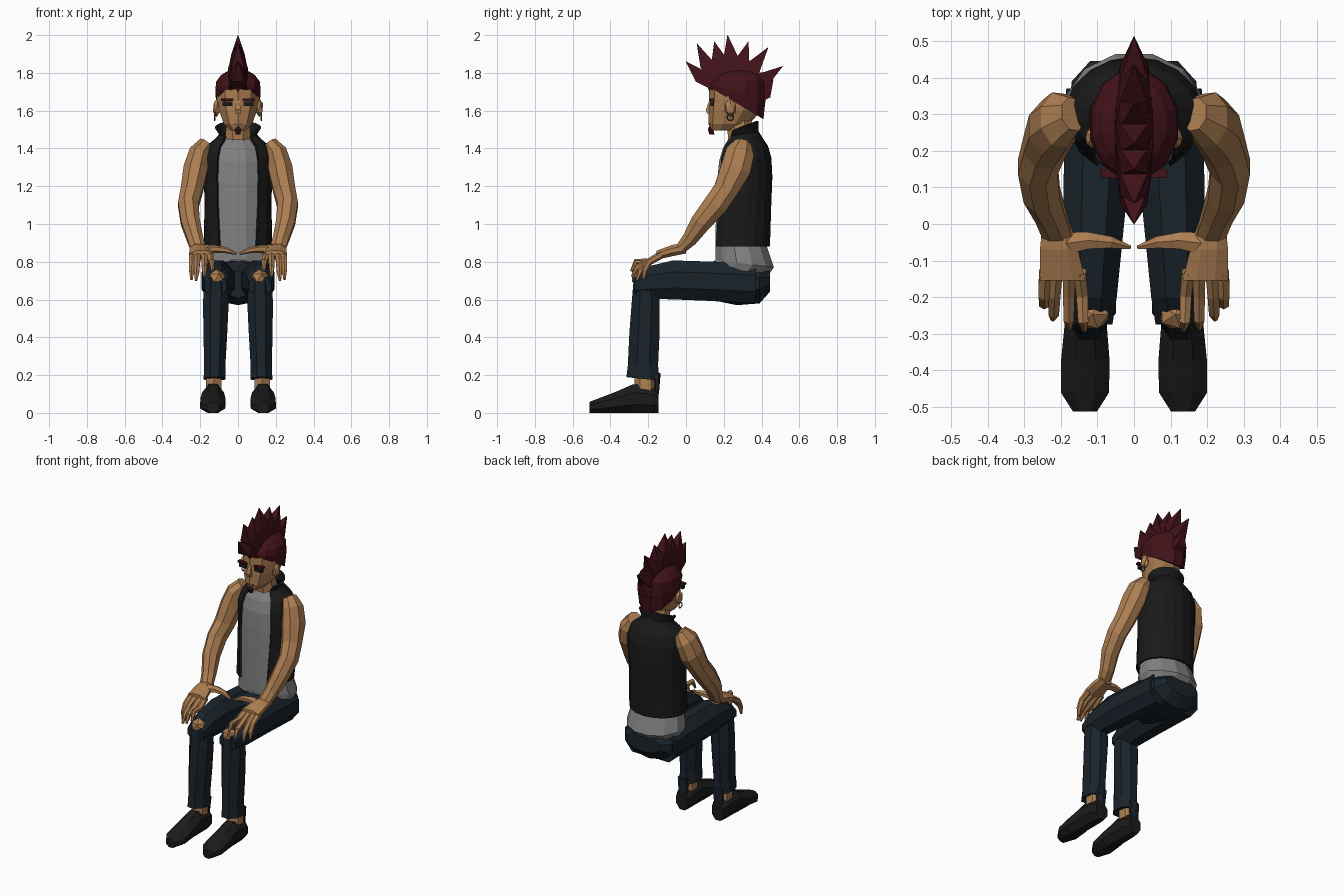
import bpy, bmesh, math
from mathutils import Vector, Matrix


def material(name, r, g, b):
    m = bpy.data.materials.new(name)
    m.diffuse_color = (r, g, b, 1)
    return m


SKIN = material("skin", 0.42, 0.21, 0.085)
HAIR = material("hair", 0.055, 0.006, 0.01)
BLACK = material("black_cloth", 0.01, 0.01, 0.01)
DENIM = material("denim", 0.01, 0.017, 0.024)
SHOE = material("shoe_black", 0.011, 0.011, 0.012)
SHIRT = material("shirt_grey", 0.22, 0.22, 0.22)
METAL = material("metal", 0.08, 0.06, 0.04)


def finish(name, bm, mat):
    bmesh.ops.recalc_face_normals(bm, faces=bm.faces)
    me = bpy.data.meshes.new(name)
    bm.to_mesh(me)
    bm.free()
    me.materials.append(mat)
    ob = bpy.data.objects.new(name, me)
    bpy.context.collection.objects.link(ob)
    return ob


def tube(name, pts, mat, n=8, axis=None, arc=False):
    """Loft rings (x, y, z, half width, half depth, [tilt], [front gap in degrees])."""
    bm = bmesh.new()
    rings = []
    for i, p in enumerate(pts):
        c = Vector(p[:3])
        t = axis or Vector(pts[min(i + 1, len(pts) - 1)][:3]) - Vector(pts[max(i - 1, 0)][:3])
        t = Vector(t).normalized()
        ref = Vector((0, 1, 0)) if abs(t.x) > 0.8 else Vector((1, 0, 0))
        side = (ref - t * ref.dot(t)).normalized()
        up = t.cross(side)
        tilt = p[5] if len(p) > 5 else 0
        if arc:
            g = math.radians(p[6])
            angs = [-math.pi / 2 + g + (2 * math.pi - 2 * g) * k / n for k in range(n + 1)]
            f = 1.03
        else:
            angs = [2 * math.pi * (k + 0.5) / n for k in range(n)]
            f = 1 / math.cos(math.pi / n)
        rings.append([bm.verts.new(c + side * p[3] * f * math.cos(a)
                                   + up * p[4] * f * math.sin(a) + t * tilt * math.sin(a))
                      for a in angs])
    for a, b in zip(rings, rings[1:]):
        m = len(a)
        for k in range(m - 1 if arc else m):
            j = (k + 1) % m
            bm.faces.new((a[k], a[j], b[j], b[k]))
    if not arc:
        bm.faces.new(rings[0])
        bm.faces.new(rings[-1])
    return finish(name, bm, mat)


def both(name, pts, mat, n=8, axis=None):
    for tag, s in (("left", 1), ("right", -1)):
        tube(f"{tag}_{name}", [(p[0] * s, *p[1:]) for p in pts], mat, n, axis)


def lump(name, c, size, mat, box=False):
    bm = bmesh.new()
    if box:
        bmesh.ops.create_cube(bm, size=2)
    else:
        bmesh.ops.create_icosphere(bm, subdivisions=1, radius=1)
    bmesh.ops.transform(bm, matrix=Matrix.Translation(c) @ Matrix.Diagonal((*size, 1)), verts=bm.verts)
    finish(name, bm, mat)


Z, Y = Vector((0, 0, 1)), Vector((0, -1, 0))

# Torso: shirt with a flared hem, open jacket with collar
tube("shirt", [(0, .285, .755, .17, .135, -.05), (0, .31, .79, .185, .155, -.02),
               (0, .29, .89, .163, .135), (0, .295, 1.1, .158, .135), (0, .302, 1.22, .162, .137),
               (0, .305, 1.33, .162, .13), (0, .305, 1.40, .14, .11), (0, .30, 1.45, .075, .075)],
     SHIRT, 12, Z)
jacket = tube("jacket", [(0, .288, .88, .172, .146, 0, 33), (0, .295, 1.1, .168, .146, 0, 38),
                         (0, .303, 1.25, .172, .144, 0, 38), (0, .306, 1.35, .178, .136, 0, 35),
                         (0, .307, 1.41, .158, .118, 0, 35), (0, .303, 1.45, .11, .09, .01, 40),
                         (0, .298, 1.475, .092, .078, .015, 45), (0, .298, 1.515, .115, .078, .03, 50)],
              BLACK, 14, Z, arc=True)
solid = jacket.modifiers.new("thickness", 'SOLIDIFY')
solid.thickness, solid.offset = 0.012, 0

# Head and neck
tube("neck", [(0, .295, 1.42, .068, .07), (0, .28, 1.56, .062, .065)], SKIN, 8, Z)
tube("head", [(0, .20, 1.495, .042, .065, -.0), (0, .228, 1.53, .075, .103), (0, .258, 1.60, .10, .132),
              (0, .27, 1.66, .112, .14), (0, .272, 1.72, .112, .142), (0, .275, 1.77, .095, .122),
              (0, .275, 1.80, .06, .08)], SKIN, 10, Z)
tube("nose", [(0, .132, 1.66, .009, .006), (0, .117, 1.605, .014, .012), (0, .122, 1.585, .014, .01)],
     SKIN, 4, Z)
tube("goatee", [(0, .137, 1.475, .012, .012), (0, .13, 1.50, .02, .012), (0, .13, 1.515, .006, .008)],
     HAIR, 6, Z)
lump("mouth", (0, .128, 1.53), (.022, .006, .003), METAL, True)
for tag, s in (("left", 1), ("right", -1)):
    lump(f"{tag}_eye", (s * .055, .139, 1.637), (.027, .01, .012), BLACK, True)
    lump(f"{tag}_eyebrow", (s * .058, .138, 1.658), (.033, .012, .006), HAIR, True)
    lump(f"{tag}_ear", (s * .113, .235, 1.615), (.022, .032, .05), SKIN)
    bpy.ops.mesh.primitive_torus_add(major_segments=10, minor_segments=4, major_radius=.017,
                                     minor_radius=.004, location=(s * .124, .235, 1.565),
                                     rotation=(0, math.pi / 2, 0))
    ring = bpy.context.object
    ring.name = f"{tag}_earring"
    ring.data.materials.append(METAL)

# Hair: cropped cap, forehead point and a row of curved spikes
tube("hair_cap", [(0, .267, 1.64, .112, .143, -.088), (0, .272, 1.70, .12, .15, -.035),
                  (0, .275, 1.755, .115, .143), (0, .278, 1.79, .088, .115), (0, .28, 1.815, .045, .07)],
     HAIR, 12, Z)
tube("forehead_point", [(0, .14, 1.78, .045, .03), (0, .127, 1.735, .03, .014), (0, .127, 1.70, .002, .004)],
     HAIR, 4, Z)
spikes = [((.19, 1.75), (.07, 1.785), (.0, 1.86)), ((.20, 1.78), (.105, 1.85), (.058, 1.955)),
          ((.22, 1.79), (.17, 1.88), (.15, 1.965)), ((.26, 1.79), (.235, 1.89), (.22, 2.0)),
          ((.29, 1.79), (.30, 1.87), (.33, 1.965)), ((.32, 1.78), (.365, 1.84), (.435, 1.935)),
          ((.34, 1.74), (.42, 1.77), (.512, 1.835)), ((.36, 1.69), (.425, 1.70), (.462, 1.765))]
for i, (a, b, c) in enumerate(spikes):
    tube(f"hair_spike_{i + 1}", [(0, *a, .052, .06), (0, *b, .036, .036), (0, *c, .001, .001)], HAIR, 4)

# Arms, palms, fingers
both("arm", [(.165, .30, 1.425, .04, .045), (.203, .285, 1.375, .055, .075), (.224, .262, 1.29, .064, .08),
             (.245, .21, 1.18, .058, .064), (.263, .155, 1.10, .054, .064), (.252, .08, 1.01, .05, .054),
             (.227, .02, .92, .042, .04), (.21, -.03, .868, .04, .028)], SKIN, 8)
both("palm", [(.212, .0, .872, .038, .028), (.205, -.07, .86, .052, .03), (.195, -.155, .835, .062, .024)],
     SKIN, 8, Y)
for i, (kx, tx, ty, tz) in enumerate([(.243, .246, -.225, .705), (.212, .222, -.26, .70),
                                      (.178, .178, -.285, .72), (.148, .135, -.29, .75)]):
    both(f"finger_{i + 1}", [(kx, -.13, .838, .017, .018), ((kx + tx) / 2, -.195, .80, .016, .016),
                             ((kx * .3 + tx * .7), ty * .72 - .056, tz + .05, .014, .014),
                             (tx, ty, tz, .006, .006)], SKIN, 6)
both("thumb", [(.20, -.055, .862, .032, .026), (.125, -.045, .868, .023, .018), (.065, -.05, .862, .016, .014),
               (.01, -.064, .842, .005, .005)], SKIN, 6)

# Trousers, with bare knees and ankles
tube("trouser_seat", [(0, .445, .70, .12, .055), (0, .39, .685, .17, .10), (0, .27, .688, .182, .112),
                      (0, .15, .70, .15, .10), (0, .08, .68, .06, .07)], DENIM, 10, Y)
both("thigh", [(.10, .37, .685, .085, .105), (.105, .10, .698, .088, .104), (.113, -.07, .704, .079, .103),
               (.117, -.20, .69, .07, .086), (.117, -.275, .67, .058, .05)], DENIM, 8, Y)
both("shin", [(.117, -.215, .71, .06, .062), (.117, -.213, .59, .068, .074), (.12, -.22, .42, .063, .08),
              (.123, -.228, .25, .056, .08), (.124, -.228, .18, .058, .088, -.01)], DENIM, 8, Z)
both("ankle", [(.127, -.215, .22, .04, .048), (.13, -.215, .10, .042, .052)], SKIN, 6, Z)
both("heel_hem", [(.127, -.155, .21, .035, .018), (.13, -.155, .10, .028, .01)], DENIM, 6, Z)
for tag, s in (("left", 1), ("right", -1)):
    lump(f"{tag}_knee_hole", (s * .113, -.247, .715), (.05, .045, .046), SKIN)

# Shoes
both("shoe", [(.13, -.145, .058, .043, .058), (.131, -.18, .07, .055, .07), (.132, -.28, .076, .058, .076),
              (.133, -.37, .056, .066, .056), (.134, -.46, .039, .066, .039), (.134, -.512, .029, .033, .029)],
     SHOE, 8, Y)
